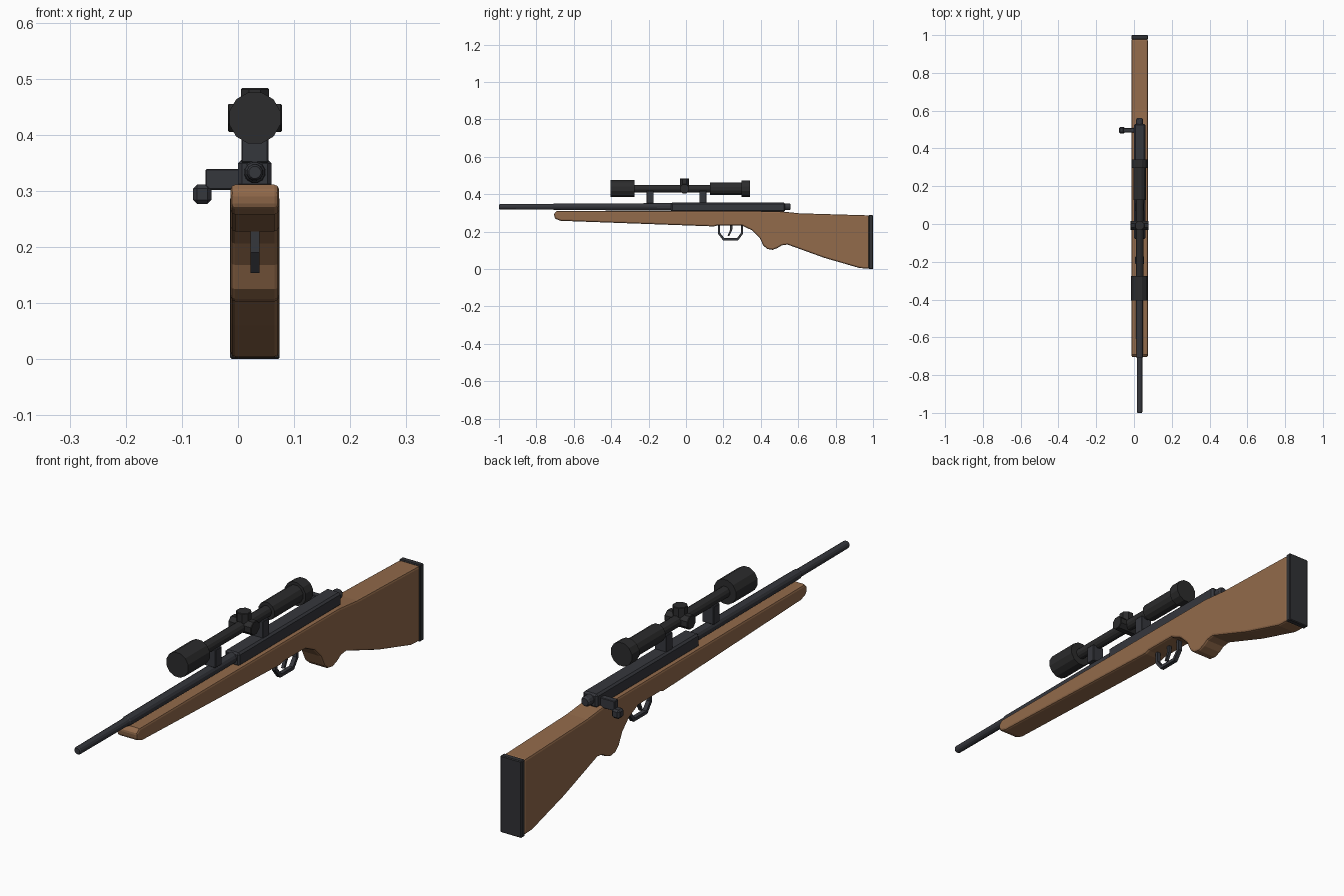
import bpy, bmesh, math
from mathutils import Matrix, Vector

if "Cube" in bpy.data.objects:
    bpy.data.objects.remove(bpy.data.objects["Cube"])

CX = 0.03                      # centre plane of the gun
BARREL_Z, SCOPE_Z = 0.333, 0.43


def material(name, rgb):
    m = bpy.data.materials.new(name)
    m.diffuse_color = (*rgb, 1)
    m.use_nodes = True
    m.node_tree.nodes["Principled BSDF"].inputs["Base Color"].default_value = m.diffuse_color
    return m


WOOD = material("wood", (0.29, 0.145, 0.07))
STEEL = material("steel", (0.036, 0.038, 0.046))
BLACK = material("black", (0.025, 0.025, 0.026))
RUBBER = material("rubber", (0.030, 0.031, 0.035))


def finish(name, bm, mat, bevel=0, segments=1):
    bmesh.ops.recalc_face_normals(bm, faces=bm.faces)
    me = bpy.data.meshes.new(name)
    bm.to_mesh(me)
    bm.free()
    me.materials.append(mat)
    ob = bpy.data.objects.new(name, me)
    bpy.context.collection.objects.link(ob)
    if bevel:
        mod = ob.modifiers.new("Bevel", "BEVEL")
        mod.width, mod.segments = bevel, segments
        mod.limit_method = 'ANGLE'
        mod.angle_limit = math.radians(50)
    return ob


def box(name, lo, hi, mat, bevel=0.004):
    lo, hi = Vector(lo), Vector(hi)
    bm = bmesh.new()
    bmesh.ops.create_cube(bm, size=1, matrix=Matrix.Translation((lo + hi) / 2)
                          @ Matrix.Diagonal((*(hi - lo), 1)))
    return finish(name, bm, mat, bevel)


def extrude(name, profile, x0, x1, mat, bevel=0, segments=1):
    """Side profile of (y, z) points pushed across x."""
    bm = bmesh.new()
    face = bm.faces.new([bm.verts.new((x0, y, z)) for y, z in profile])
    new = bmesh.ops.extrude_face_region(bm, geom=[face])["geom"]
    verts = [v for v in new if isinstance(v, bmesh.types.BMVert)]
    bmesh.ops.translate(bm, verts=verts, vec=(x1 - x0, 0, 0))
    return finish(name, bm, mat, bevel, segments)


def lathe(name, profile, centre, axis, sides, mat):
    """Stack of (position, radius) rings along an axis, capped at both ends."""
    turn = Vector((0, 0, 1)).rotation_difference(Vector(axis)).to_matrix().to_4x4()
    m = Matrix.Translation(centre) @ turn
    bm = bmesh.new()
    rings = []
    for h, r in profile:
        angles = [(i + 0.5) * math.tau / sides for i in range(sides)]
        rings.append([bm.verts.new(m @ Vector((r * math.cos(a), r * math.sin(a), h)))
                      for a in angles])
    for a, b in zip(rings, rings[1:]):
        for i in range(sides):
            j = (i + 1) % sides
            bm.faces.new((a[i], a[j], b[j], b[i]))
    bm.faces.new(rings[0])
    bm.faces.new(rings[-1])
    return finish(name, bm, mat)


# Wooden stock with pistol grip, and butt pad
stock = [(-0.69, 0.311), (-0.706, 0.298), (-0.702, 0.270), (-0.67, 0.258),
         (0.15, 0.228), (0.17, 0.234), (0.30, 0.233), (0.355, 0.206),
         (0.393, 0.168), (0.414, 0.125), (0.436, 0.107), (0.463, 0.103),
         (0.49, 0.113), (0.512, 0.127), (0.543, 0.131), (0.74, 0.06),
         (0.93, 0.005), (0.98, 0.003), (0.98, 0.287), (0.607, 0.298),
         (0.50, 0.309)]
extrude("stock", stock, CX - 0.043, CX + 0.043, WOOD, 0.008, 2)
box("butt_pad", (CX - 0.044, 0.977, 0), (CX + 0.044, 1.0, 0.289), RUBBER, 0.003)

# Barrel, receiver and bolt
lathe("barrel", [(-1.0, 0.011), (-0.995, 0.0145), (-0.71, 0.0155), (-0.705, 0.0185),
                 (-0.06, 0.020)], (CX, 0, BARREL_Z), (0, 1, 0), 12, STEEL)
box("receiver", (CX - 0.030, -0.08, 0.305), (CX + 0.030, 0.53, 0.356), STEEL, 0.007)
lathe("bolt_end", [(0.52, 0.019), (0.553, 0.019), (0.56, 0.014)],
      (CX, 0, BARREL_Z), (0, 1, 0), 12, STEEL)
box("bolt_handle", (-0.058, 0.484, 0.302), (0.005, 0.508, 0.339), STEEL, 0.002)
box("bolt_knob", (-0.080, 0.480, 0.277), (-0.047, 0.514, 0.311), STEEL, 0.007)

# Trigger guard loop and trigger
outer = [(0.170, 0.240), (0.170, 0.190), (0.198, 0.154), (0.279, 0.154),
         (0.306, 0.190), (0.306, 0.240)]
inner = [(0.294, 0.240), (0.294, 0.194), (0.273, 0.166), (0.204, 0.166),
         (0.182, 0.194), (0.182, 0.240)]
extrude("trigger_guard", outer + inner, CX - 0.008, CX + 0.008, STEEL)
extrude("trigger", [(0.236, 0.240), (0.236, 0.210), (0.222, 0.178), (0.231, 0.176),
                    (0.247, 0.208), (0.249, 0.240)], CX - 0.006, CX + 0.006, STEEL)

# Scope body: objective bell, tube, eyepiece
lathe("scope_body", [(-0.404, 0.047), (-0.275, 0.047), (-0.275, 0.021), (0.127, 0.021),
                     (0.127, 0.034), (0.297, 0.034), (0.297, 0.045), (0.342, 0.045)],
      (CX, 0, SCOPE_Z), (0, 1, 0), 12, BLACK)

# Adjustment turrets: top, left and right
for name, axis, reach in (("top_turret", (0, 0, 1), 0.053),
                          ("left_turret", (-1, 0, 0), 0.048),
                          ("right_turret", (1, 0, 0), 0.048)):
    lathe(name, [(0, 0.027), (reach - 0.002, 0.027), (reach, 0.025)],
          (CX, -0.008, SCOPE_Z), axis, 8, BLACK)

# Scope mounts
for name, y in (("front_mount", -0.192), ("rear_mount", 0.090)):
    box(name, (CX - 0.024, y - 0.019, 0.350), (CX + 0.024, y + 0.019, 0.418), STEEL, 0.002)
